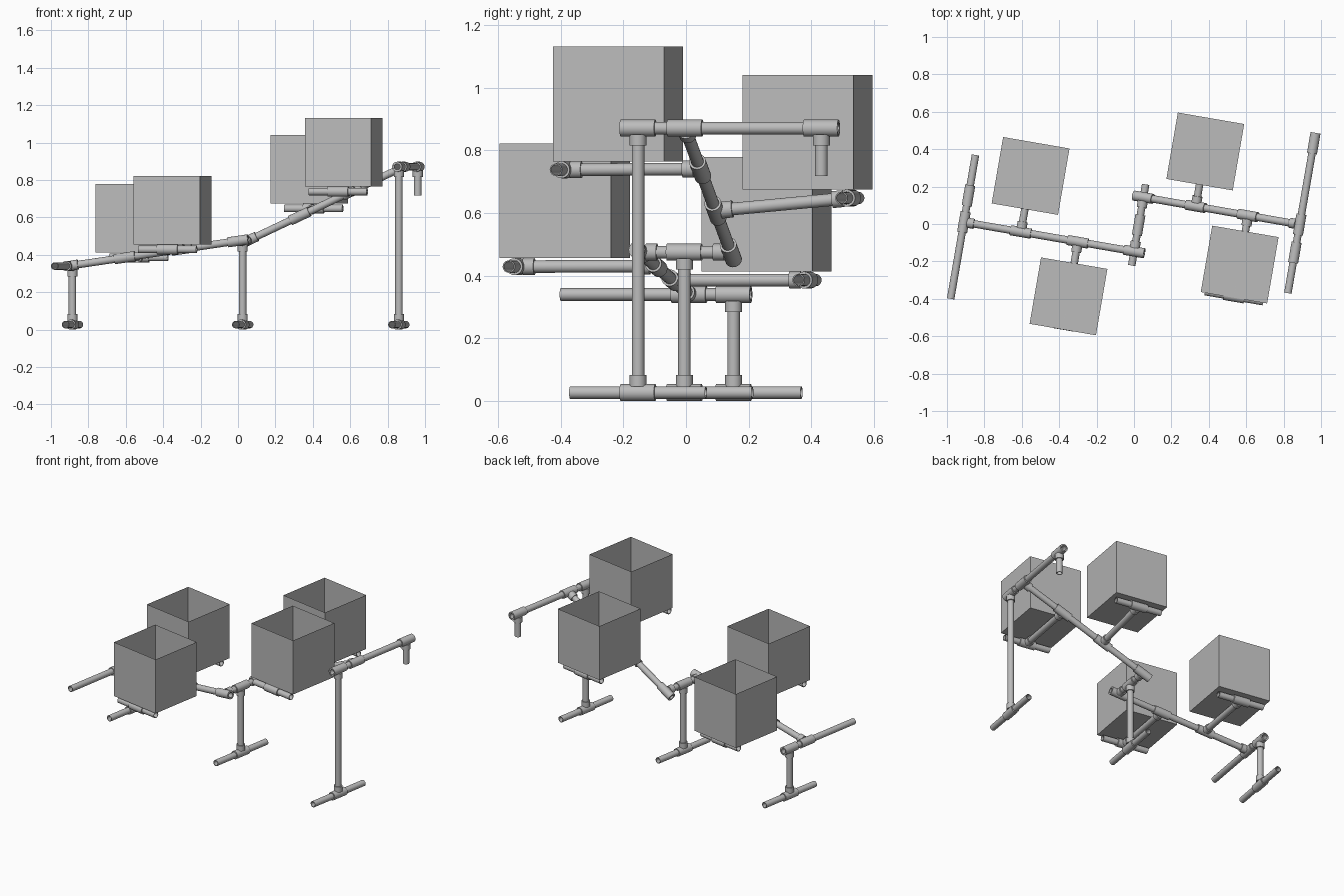
import bpy, bmesh, math
from mathutils import Vector, Matrix

cube = bpy.data.objects.get("Cube")
if cube:
    bpy.data.objects.remove(cube)

TURN = math.radians(-9.8)                       # whole frame is turned on plan
U = Vector((math.cos(TURN), math.sin(TURN), 0))  # along the rails
V = Vector((-U.y, U.x, 0))                       # along the feet and bars
Z = Vector((0, 0, 1))
PIPE, SLEEVE, HALF = 0.02, 0.027, 0.056

grey = bpy.data.materials.new("plain_grey")
grey.use_nodes = True
grey.diffuse_color = (0.5, 0.5, 0.5, 1)
grey.node_tree.nodes["Principled BSDF"].inputs["Base Color"].default_value = (0.5, 0.5, 0.5, 1)


def finish(name, bm, matrix):
    me = bpy.data.meshes.new(name)
    bm.to_mesh(me)
    bm.free()
    me.materials.append(grey)
    me.shade_smooth()
    me.set_sharp_from_angle(angle=math.radians(35))
    ob = bpy.data.objects.new(name, me)
    ob.matrix_world = matrix
    bpy.context.collection.objects.link(ob)


def tube(name, a, b, r=PIPE, wall=0.004):
    """Hollow pipe between two points, spun from a wall section."""
    d = b - a
    bm = bmesh.new()
    section = [(r, 0), (r, d.length), (r - wall, d.length), (r - wall, 0)]
    vs = [bm.verts.new((x, 0, z)) for x, z in section]
    es = [bm.edges.new((vs[i], vs[(i + 1) % 4])) for i in range(4)]
    bmesh.ops.spin(bm, geom=vs + es, axis=Z, cent=(0, 0, 0), dvec=(0, 0, 0),
                   angle=math.tau, steps=24, use_duplicate=False)
    bmesh.ops.remove_doubles(bm, verts=bm.verts, dist=1e-5)
    bmesh.ops.recalc_face_normals(bm, faces=bm.faces)
    finish(name, bm, Matrix.Translation(a) @ d.to_track_quat('Z', 'Y').to_matrix().to_4x4())


def tee(name, p, through, branch):
    """Tee fitting: a through sleeve and a side sleeve."""
    through, branch = through.normalized(), branch.normalized()
    tube(name + "_sleeve", p - through * HALF, p + through * HALF, SLEEVE, 0.007)
    tube(name + "_branch", p + branch * PIPE, p + branch * HALF, SLEEVE, 0.007)


def along_v(p, y):
    """Point on the line through p along V, at the given y."""
    return p + V * ((y - p.y) / V.y)


# Legs with feet: x, y, height of the top bar
legs = {"left": (0.86, -0.153, 0.871), "middle": (0.025, -0.005, 0.475),
        "right": (-0.885, 0.152, 0.34)}
top = {}
for side, (x, y, h) in legs.items():
    foot = Vector((x, y, SLEEVE))
    top[side] = Vector((x, y, h))
    tube(side + "_foot", foot - V * 0.22, foot + V * 0.22)
    tee(side + "_foot_tee", foot, V, Z)
    tube(side + "_leg", foot + Z * PIPE, top[side] - Z * PIPE)
    tee(side + "_leg_top_tee", top[side], V, -Z)

# Top bars
tube("right_bar", along_v(top["right"], -0.40), along_v(top["right"], 0.205))
tube("left_bar", along_v(top["left"], -0.206), along_v(top["left"], 0.485))
low_end, high_end = along_v(top["right"], 0.01), along_v(top["left"], -0.003)
low_mid, high_mid = along_v(top["middle"], -0.147), along_v(top["middle"], 0.143)
tube("middle_bar", low_mid, high_mid)

# Hanging stub at the end of the left bar
stub = along_v(top["left"], 0.432)
tee("stub_tee", stub, V, -Z)
tube("hanging_stub", stub - Z * PIPE, stub - Z * 0.153)

# Sloping rails joining the bars
low, high = low_mid - low_end, high_end - high_mid
low_dir, high_dir = low.normalized(), high.normalized()
tube("lower_rail", low_end, low_mid + low_dir * HALF)
tube("upper_rail", high_mid - high_dir * HALF, high_end)
tee("lower_rail_outer_tee", low_end, V, low)
tee("lower_rail_inner_tee", low_mid, low, V)
tee("upper_rail_inner_tee", high_mid, high, -V)
tee("upper_rail_outer_tee", high_end, V, -high)

# Boxes on side arms: rail start, rail vector, fraction, side, support reach, box reach, support height
arms = [
    ("lower_back", low_end, low, 0.335, 1, 0.435, 0.304, 0.386),
    ("lower_front", low_end, low, 0.67, -1, 0.45, 0.296, 0.429),
    ("upper_back", high_mid, high, 0.335, 1, 0.435, 0.298, 0.648),
    ("upper_front", high_mid, high, 0.67, -1, 0.44, 0.266, 0.738),
]
SIZE, TALL = 0.36, 0.366
for name, start, rail, t, side, reach, box_reach, h in arms:
    joint = start + rail * t
    end = joint + V * side * reach
    end.z = h
    arm = end - joint
    tee(name + "_rail_tee", joint, rail, arm)
    tube(name + "_arm", joint + arm.normalized() * PIPE, end - arm.normalized() * PIPE)
    tee(name + "_support_tee", end, U, -arm)
    tube(name + "_support", end - U * 0.158, end + U * 0.158)
    # open-topped box
    mid = joint + V * side * box_reach
    mid.z = h + SLEEVE + TALL / 2
    bm = bmesh.new()
    bmesh.ops.create_cube(bm, size=1)
    bmesh.ops.delete(bm, geom=[f for f in bm.faces if f.normal.z > 0.5], context='FACES_ONLY')
    bmesh.ops.scale(bm, vec=(SIZE, SIZE, TALL), verts=bm.verts)
    finish(name + "_box", bm, Matrix.Translation(mid) @ Matrix.Rotation(TURN, 4, 'Z'))
